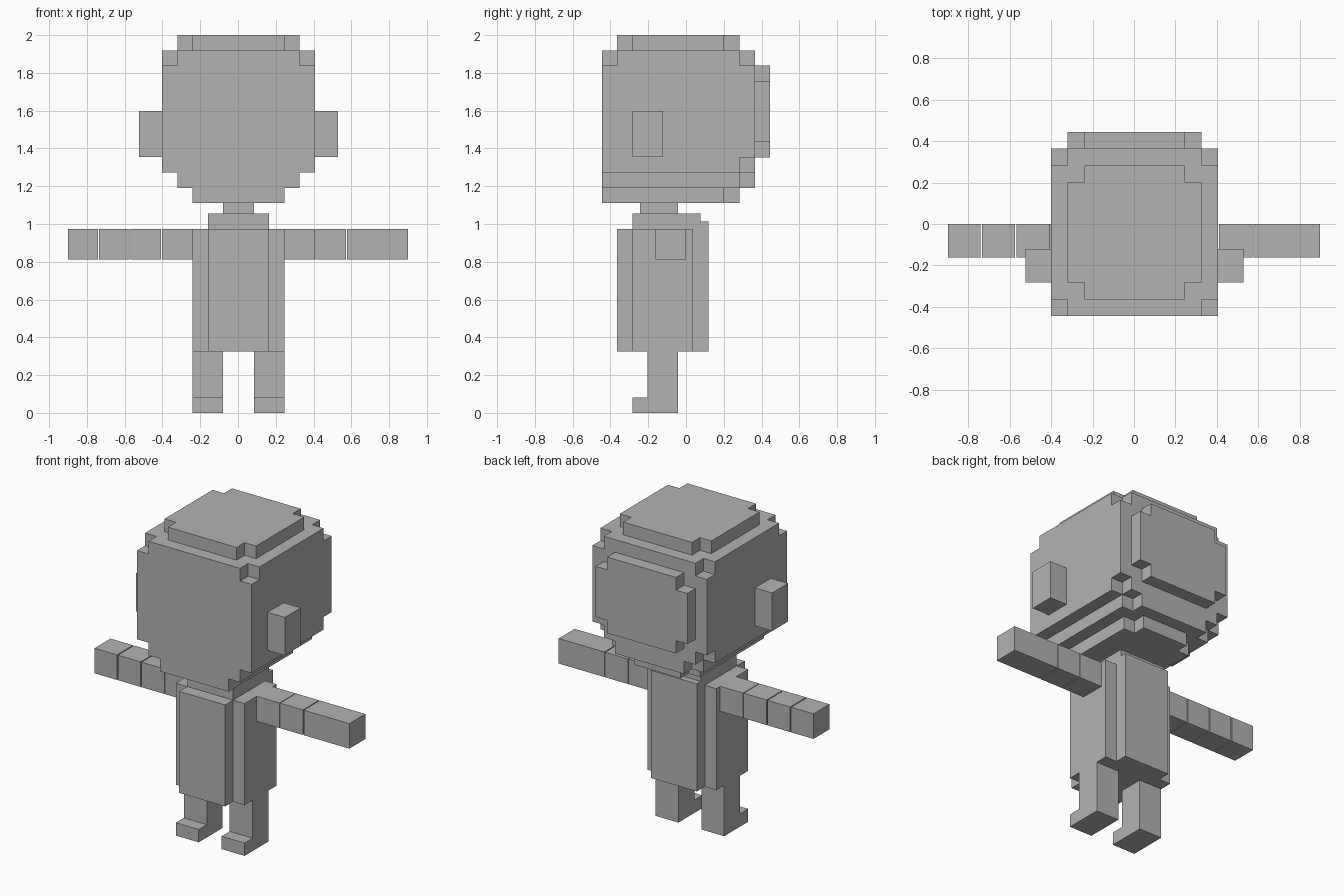
import bpy, bmesh, math
from mathutils import Vector

if "Cube" in bpy.data.objects:
    bpy.data.objects.remove(bpy.data.objects["Cube"])

U = 0.0809                      # size of one block
DX = 0.0025                     # slight sideways shift of the body
HEAD_ORIGIN = Vector((DX, -0.445, 1.11))

grey = bpy.data.materials.new("plain grey")
grey.diffuse_color = (0.45, 0.45, 0.45, 1)
grey.use_nodes = True
grey.node_tree.nodes["Principled BSDF"].inputs["Base Color"].default_value = grey.diffuse_color


def finish(name, bm):
    mesh = bpy.data.meshes.new(name)
    bmesh.ops.recalc_face_normals(bm, faces=bm.faces)
    bm.to_mesh(mesh)
    bm.free()
    mesh.materials.append(grey)
    ob = bpy.data.objects.new(name, mesh)
    bpy.context.collection.objects.link(ob)
    return ob


def box(name, x, y, z):
    bm = bmesh.new()
    bmesh.ops.create_cube(bm, size=1)
    for v in bm.verts:
        v.co = [r[0] + (c + 0.5) * (r[1] - r[0]) for c, r in zip(v.co, (x, y, z))]
    return finish(name, bm)


def pair(name, x, y, z):
    box("right_" + name, (DX + x[0], DX + x[1]), y, z)
    box("left_" + name, (DX - x[1], DX - x[0]), y, z)


def block_shell(name, slabs, origin):
    """Outer skin of a union of slabs (half width, y range, z range) in blocks."""
    cells = {(i, j, k) for w, (y0, y1), (z0, z1) in slabs
             for i in range(-w, w) for j in range(y0, y1) for k in range(z0, z1)}
    bm = bmesh.new()
    for cell in cells:
        for axis in range(3):
            for side in (0, 1):
                near = list(cell)
                near[axis] += 2 * side - 1
                if tuple(near) in cells:
                    continue
                a, b = (axis + 1) % 3, (axis + 2) % 3
                ring = []
                for da, db in ((0, 0), (1, 0), (1, 1), (0, 1)):
                    p = list(cell)
                    p[axis] += side
                    p[a] += da
                    p[b] += db
                    ring.append(bm.verts.new(origin + Vector(p) * U))
                bm.faces.new(ring if side else ring[::-1])
    bmesh.ops.remove_doubles(bm, verts=bm.verts, dist=0.001)
    bmesh.ops.dissolve_limit(bm, angle_limit=math.radians(1),
                             verts=bm.verts, edges=bm.edges)
    return finish(name, bm)


# Head: stepped layers from chin to crown, plus the raised plate at the back
block_shell("head", [
    (3, (0, 8), (0, 1)), (2, (0, 9), (0, 1)),
    (4, (0, 9), (1, 2)), (3, (0, 10), (1, 2)),
    (5, (0, 9), (2, 3)), (4, (0, 10), (2, 3)),
    (5, (0, 10), (3, 9)),
    (5, (1, 9), (9, 10)), (4, (0, 10), (9, 10)),
    (4, (2, 8), (10, 11)), (3, (1, 9), (10, 11)),
    (4, (10, 11), (4, 8)), (3, (10, 11), (3, 9)),
], HEAD_ORIGIN)
pair("ear", (0.4045, 0.526), (-0.283, -0.122), (1.355, 1.598))

# Neck and collar
box("neck", (DX - 0.081, DX + 0.081), (-0.243, -0.043), (1.055, 1.11))
box("collar", (DX - 0.162, DX + 0.162), (-0.284, 0.078), (0.973, 1.055))

# Torso with chest and back panels
box("torso", (DX - 0.243, DX + 0.243), (-0.284, 0.038), (0.325, 0.973))
box("chest_panel", (DX - 0.162, DX + 0.162), (-0.365, -0.284), (0.325, 0.973))
box("back_panel", (DX - 0.162, DX + 0.162), (0.038, 0.118), (0.325, 1.012))

# Arms: short blocks with thin gaps between them
ARM_Y, ARM_Z = (-0.162, -0.001), (0.813, 0.973)
for name, x in (("left_shoulder", (-0.403, -0.240)), ("left_upper_arm", (-0.568, -0.407)),
                ("left_forearm", (-0.735, -0.574)), ("left_hand", (-0.90, -0.741)),
                ("right_shoulder", (0.245, 0.407)), ("right_upper_arm", (0.411, 0.572)),
                ("right_forearm", (0.578, 0.739)), ("right_hand", (0.739, 0.90))):
    box(name, x, ARM_Y, ARM_Z)

# Legs and feet
pair("thigh", (0.081, 0.243), (-0.203, -0.042), (0.165, 0.325))
pair("shin", (0.081, 0.243), (-0.203, -0.042), (0, 0.165))
pair("foot", (0.081, 0.243), (-0.284, -0.203), (0, 0.082))
